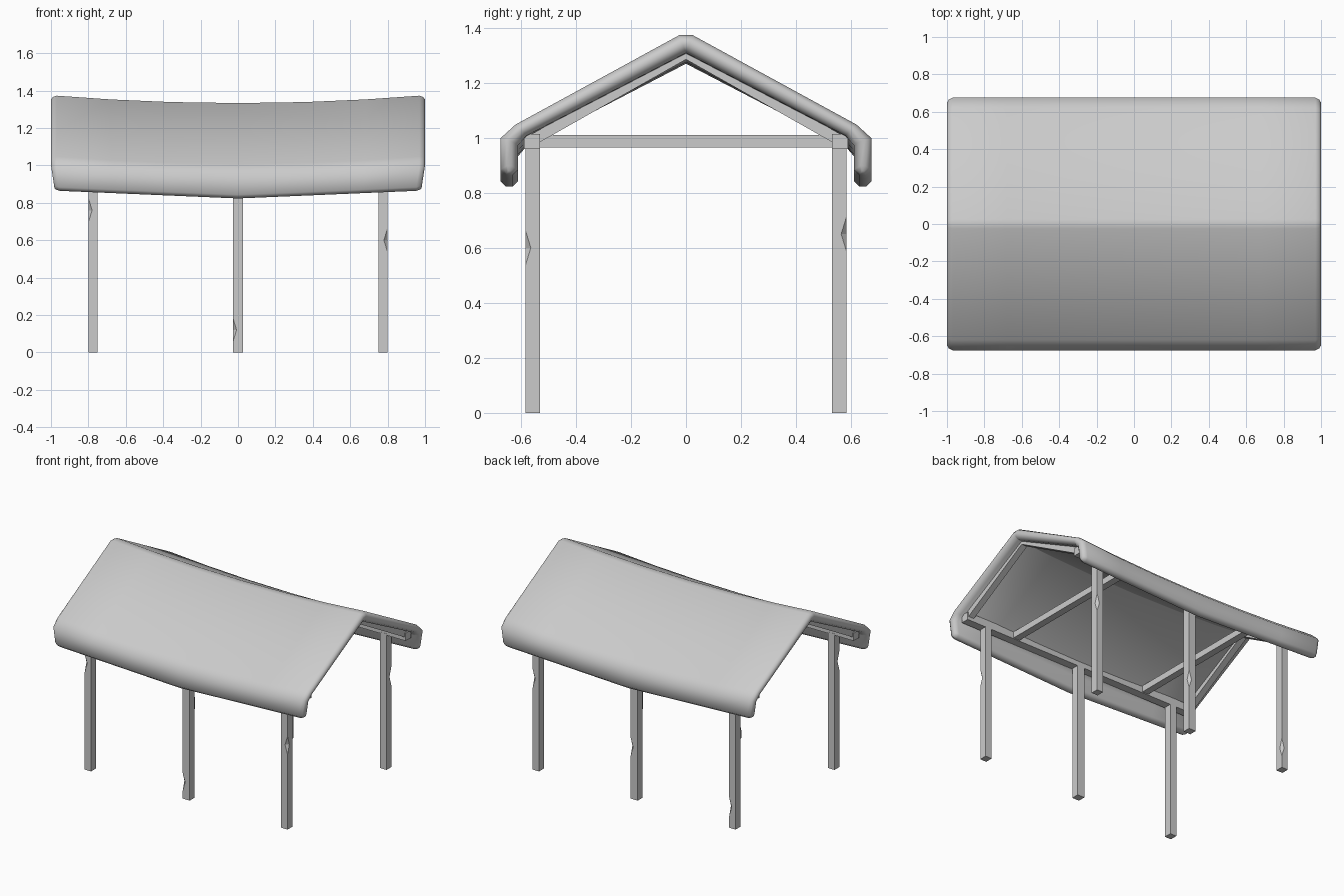
import bpy
import bmesh
from math import radians, atan2, hypot, pi
from mathutils import Matrix, Vector

if "Cube" in bpy.data.objects:
    bpy.data.objects.remove(bpy.data.objects["Cube"])

GREY = (0.6, 0.6, 0.6, 1)
mat = bpy.data.materials.new("light grey")
mat.use_nodes = True
mat.diffuse_color = GREY
mat.node_tree.nodes["Principled BSDF"].inputs["Base Color"].default_value = GREY


def make_object(name, bm):
    bmesh.ops.recalc_face_normals(bm, faces=bm.faces)
    mesh = bpy.data.meshes.new(name)
    bm.to_mesh(mesh)
    bm.free()
    mesh.materials.append(mat)
    obj = bpy.data.objects.new(name, mesh)
    bpy.context.collection.objects.link(obj)
    return obj


def make_beam(name, size, centre, tilt=0):
    bm = bmesh.new()
    matrix = (Matrix.Translation(centre) @ Matrix.Rotation(tilt, 4, "X")
              @ Matrix.Diagonal((*size, 1)))
    bmesh.ops.create_cube(bm, size=1, matrix=matrix)
    return make_object(name, bm)


# Roof: half cross-section as matching outer and inner points, ridge to eave
OUTER = [(0.025, 1.375), (0.62, 1.05), (0.675, 1.0), (0.675, 0.885), (0.655, 0.865)]
INNER = [(0.0, 1.31), (0.58, 1.01), (0.61, 0.975), (0.61, 0.885), (0.63, 0.865)]


def roof_ring(bm, x, inset):
    def half(points, partners):
        return [Vector(p).lerp(Vector(q), inset) for p, q in zip(points, partners)]
    outer, inner = half(OUTER, INNER), half(INNER, OUTER)
    if inset == 0:
        inner[0].x = 0.002
    side = outer + inner[::-1]
    loop = side + [Vector((-p.x, p.y)) for p in reversed(side)]
    verts = []
    for p in loop:
        low = max(0, min(1, (1.0 - p.y) / 0.13))
        sag = 0.042 * ((1 - low) * (1 - x * x) + low * (1 - abs(x)))
        lift = 0.04 * inset * low
        verts.append(bm.verts.new((x * (1 - 0.018 * low), p.x, p.y - sag + lift)))
    return verts


stations = [(1, 0.36), (0.99, 0.14), (0.97, 0), (0.68, 0), (0.36, 0)]
stations = [(-x, i) for x, i in stations] + [(0, 0)] + stations[::-1]
bm = bmesh.new()
rings = [roof_ring(bm, x, i) for x, i in stations]
for a, b in zip(rings, rings[1:]):
    for k in range(len(a)):
        j = (k + 1) % len(a)
        bm.faces.new((a[k], a[j], b[j], b[k]))
# End caps as strips between the outer and inner skin
for ring in (rings[0], rings[-1]):
    n = len(ring) // 2
    for base in (0, n):
        for k in range(n // 2 - 1):
            bm.faces.new([ring[base + i] for i in (k, k + 1, n - 2 - k, n - 1 - k)])
    bm.faces.new((ring[0], ring[n - 1], ring[n], ring[-1]))
roof = make_object("roof", bm)
bpy.ops.object.select_all(action="DESELECT")
roof.select_set(True)
bpy.context.view_layer.objects.active = roof
bpy.ops.object.shade_smooth_by_angle(angle=radians(50))

# Wall plates, and a pair of rafters at each gable
slope = atan2(0.3, 0.53)
for side, label in ((-1, "front"), (1, "back")):
    make_beam(label + "_wall_plate", (1.9, 0.058, 0.055), (0, side * 0.56, 0.987))
    for x, end in ((-0.92, "right"), (0.92, "left")):
        make_beam(f"{label}_{end}_rafter", (0.045, hypot(0.3, 0.53) + 0.02, 0.04),
                  (x, side * 0.275, 1.152), -side * slope)

# Tie beams across the frame
for x, end in ((-0.54, "right"), (0.54, "left")):
    make_beam(end + "_tie_beam", (0.05, 1.12, 0.045), (x, 0, 0.987))


# Posts with a chipped corner: (x, y side, corner x, corner y, chip height)
POSTS = [(-0.775, -1, -1, -1, 0.76), (0, -1, -1, -1, 0.12), (0.775, -1, 1, -1, 0.6),
         (-0.775, 1, 1, 1, 0.15), (0, 1, 1, 1, 0.37), (0.775, 1, 1, 1, 0.65)]
names = {-0.775: "right", 0: "middle", 0.775: "left"}
for x, side, cx, cy, z in POSTS:
    label = ("front_" if side < 0 else "back_") + names[x] + "_post"
    width = 0.055 if x == 0 else 0.05
    y = side * 0.557
    post = make_beam(label, (width, 0.054, 0.97), (x, y, 0.485))
    # Octahedral cutter on the corner edge
    bm = bmesh.new()
    corner = Vector((x + cx * width / 2, y + cy * 0.027, z))
    for s in (-1, 1):
        bmesh.ops.create_cone(bm, segments=4, radius1=0.02, radius2=0, depth=0.065,
                              matrix=Matrix.Translation(corner + Vector((0, 0, s * 0.0325)))
                              @ Matrix.Rotation(0 if s > 0 else pi, 4, "X"))
    caps = [f for f in bm.faces if len(f.verts) == 4]
    bmesh.ops.delete(bm, geom=caps, context="FACES_ONLY")
    bmesh.ops.remove_doubles(bm, verts=bm.verts, dist=0.0005)
    cutter = make_object("chip_cutter", bm)
    mod = post.modifiers.new("chip", "BOOLEAN")
    mod.operation = "DIFFERENCE"
    mod.object = cutter
    bpy.context.view_layer.objects.active = post
    bpy.ops.object.modifier_apply(modifier=mod.name)
    bpy.data.objects.remove(cutter)
